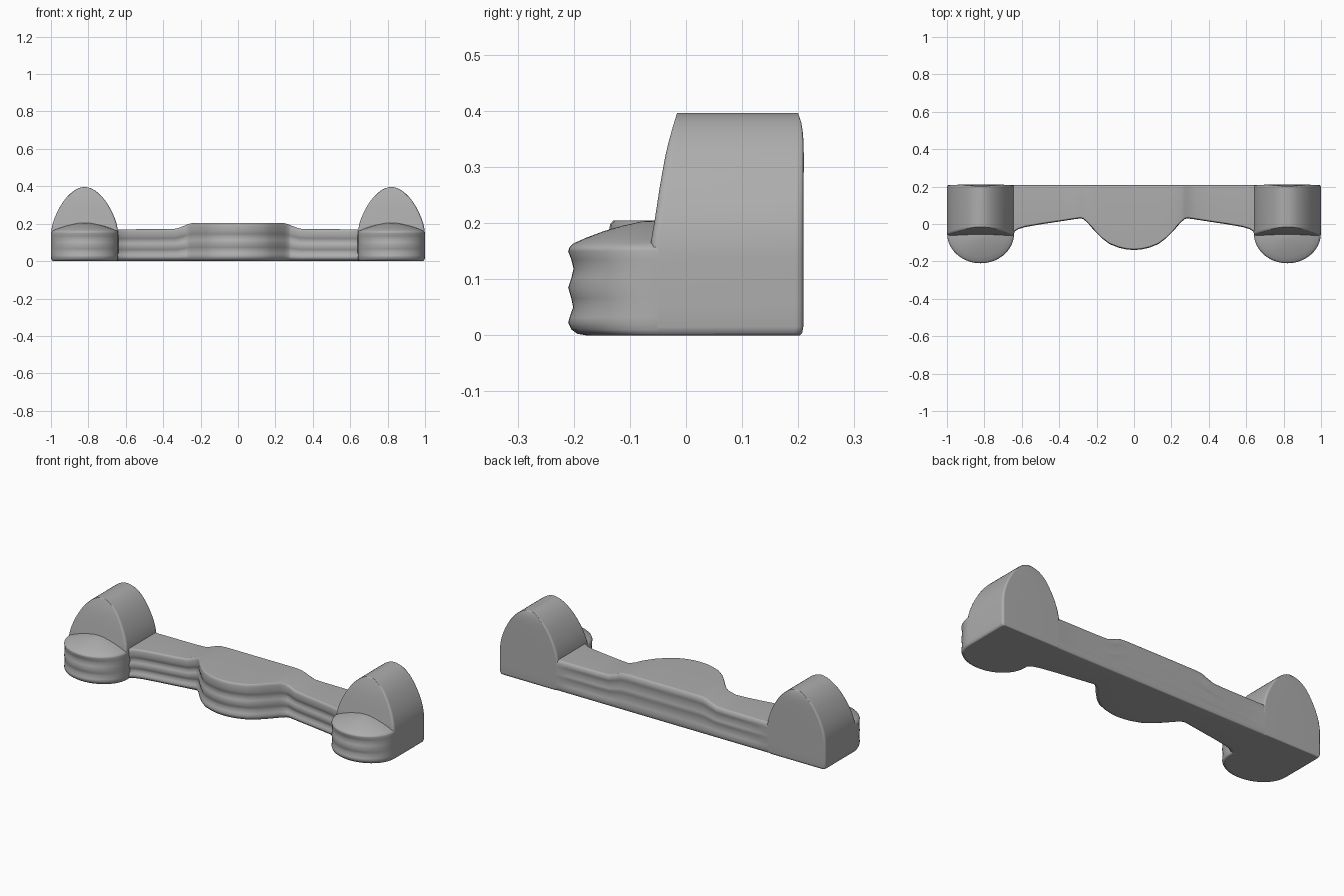
import bpy, bmesh, math

if "Cube" in bpy.data.objects:
    bpy.data.objects.remove(bpy.data.objects["Cube"])

grey = bpy.data.materials.new("dark_grey")
grey.diffuse_color = (.42, .42, .42, 1)
grey.use_nodes = True
grey.node_tree.nodes["Principled BSDF"].inputs["Base Color"].default_value = grey.diffuse_color


def loft(name, rings, angle=70, mirror=False):
    """Skin a row of equal-length closed rings and cap both ends."""
    bm = bmesh.new()
    rows = [[bm.verts.new(p) for p in ring] for ring in rings]
    n = len(rows[0])
    for a, b in zip(rows, rows[1:]):
        for i in range(n):
            j = (i + 1) % n
            bm.faces.new((a[i], a[j], b[j], b[i]))
    bm.faces.new(rows[0])
    bm.faces.new(rows[-1])
    bmesh.ops.recalc_face_normals(bm, faces=bm.faces)
    mesh = bpy.data.meshes.new(name)
    bm.to_mesh(mesh)
    bm.free()
    mesh.materials.append(grey)
    ob = bpy.data.objects.new(name, mesh)
    bpy.context.collection.objects.link(ob)
    bpy.ops.object.select_all(action='DESELECT')
    ob.select_set(True)
    bpy.context.view_layer.objects.active = ob
    bpy.ops.object.shade_smooth_by_angle(angle=math.radians(angle))
    if mirror:
        ob.modifiers.new("mirror", 'MIRROR')
    # Keep the big flat faces evenly shaded
    ob.modifiers.new("normals", 'WEIGHTED_NORMAL').keep_sharp = True
    return ob


def lerp(points, v):
    """Piecewise linear lookup."""
    for (a, fa), (b, fb) in zip(points, points[1:]):
        if v <= b:
            return fa + (fb - fa) * (v - a) / (b - a)
    return points[-1][1]


CX, BACK = 0.82, 0.21

# Grooved bar with the bulging, raised centre
plan = [(0, -.139), (.04, -.136), (.08, -.127), (.13, -.108), (.17, -.078), (.21, -.038),
        (.25, .008), (.27, .025), (.285, .030), (.33, .024), (.4, .013), (.5, -.002),
        (.58, -.016), (.62, -.028), (.66, -.055)]
heights = [(0, .205), (.23, .205), (.26, .201), (.31, .178), (.34, .171), (.7, .17)]
front = [(0, .03), (.03, .012), (.08, .002), (.14, 0), (.2, .005), (.28, .012), (.36, .007),
         (.46, 0), (.55, .006), (.63, .012), (.71, .006), (.8, 0), (.92, .002), (.97, .004), (1, .010)]
rear = [(1, .014), (.97, .006), (.9, .002), (.82, .001), (.7, .010), (.58, .002), (.48, .001),
        (.36, .010), (.24, .002), (.12, 0), (.03, .004), (0, .01)]
stations = [(-x, y) for x, y in reversed(plan[1:])] + plan
rings = []
for x, y in stations:
    h = lerp(heights, abs(x))
    fade = min(1, max(0, (.66 - abs(x)) / .12))
    ring = [(x, y + d, t * h) for t, d in front]
    ring += [(x, BACK - .001 - d * (fade if .2 < t < .8 else 1), t * h) for t, d in rear]
    rings.append(ring)
loft("grooved_bar", rings)

# End uprights with arched tops and leaning front faces
arch = [(0, .168), (.004, .175), (.015, .179), (.05, .18), (.14, .18), (.17, .177), (.2, .171),
        (.23, .161), (.26, .148), (.29, .132), (.32, .113), (.345, .093), (.365, .072),
        (.38, .052), (.39, .032), (.396, .010)]
lean = [(0, -.062), (.17, -.062), (.21, -.055), (.27, -.046), (.33, -.035), (.37, -.024), (.396, -.016)]
tail = [(0, .203), (.006, .209), (.34, .21), (.375, .207), (.396, .2)]
rings = []
for z, w in arch:
    yf, yb = lerp(lean, z), lerp(tail, z)
    r = min(1, w / .1)      # rim rounding fades out at the crown
    half = [(.93, yf), (.98, yf + .004 * r), (1, yf + .014 * r),
            (1, yb - .014 * r), (.985, yb - .004 * r), (.94, yb)]
    ring = [(CX + w * k, y, z) for k, y in half]
    ring += [(CX - w * k, y, z) for k, y in reversed(half)]
    rings.append(ring)
loft("end_upright", rings, mirror=True)

# Round toes in front of the uprights: grooves fade at the sides, tops are crowned
toe = [(0, .80), (.003, .90), (.010, .96), (.022, 1), (.032, .985), (.05, .945), (.066, .965),
       (.085, 1), (.102, .965), (.119, .94), (.135, .965), (.150, 1), (.157, .985), (.164, .94),
       (.174, .8), (.186, .6), (.196, .38), (.203, .18), (.205, .02)]
rings = []
for z, s in toe:
    if z < .02:
        sx = 1 - (1 - s) * .3
    elif z < .156:
        sx = 1
    else:
        sx = s
    w = .179 * sx
    ring = [(CX - w, .05, z)]
    for i in range(29):
        a = math.pi * (1 + i / 28)
        ring.append((CX + w * math.cos(a), -.05 + .16 * s * math.sin(a), z))
    ring.append((CX + w, .05, z))
    rings.append(ring)
loft("front_toe", rings, mirror=True)
